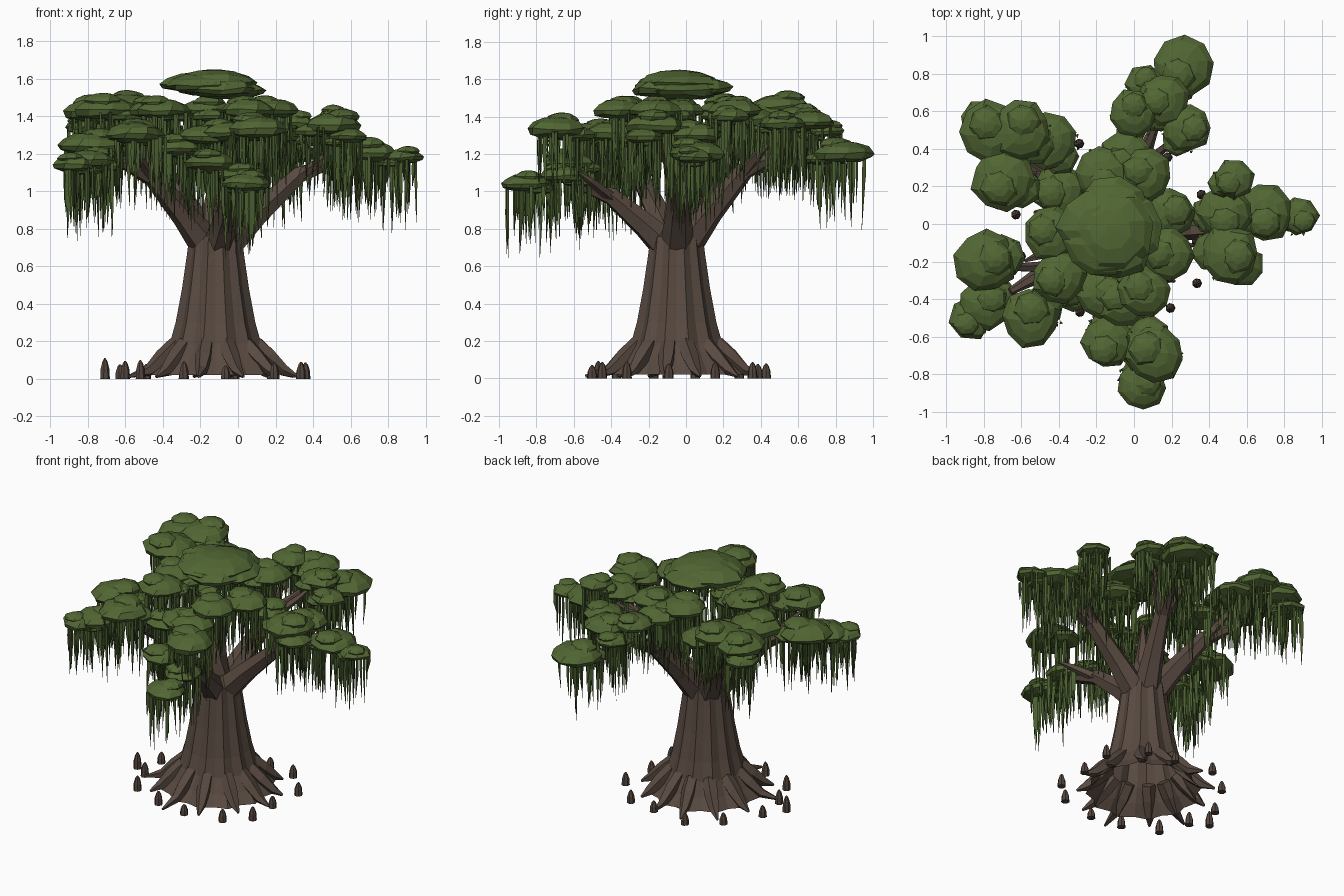
import bpy, bmesh, math, random
from mathutils import Vector

if "Cube" in bpy.data.objects:
    bpy.data.objects.remove(bpy.data.objects["Cube"])

random.seed(7)
CX, CY = -0.12, -0.05  # trunk axis


def material(name, col):
    m = bpy.data.materials.new(name)
    m.diffuse_color = (*col, 1)
    m.use_nodes = True
    m.node_tree.nodes["Principled BSDF"].inputs["Base Color"].default_value = m.diffuse_color
    return m


BARK = material("bark brown", (0.098, 0.068, 0.052))
KNEE = material("knee brown", (0.088, 0.061, 0.047))
LEAF = material("leaf green", (0.083, 0.134, 0.033))
MOSS = material("moss green", (0.066, 0.109, 0.028))


def finish(bm, name, mat):
    bmesh.ops.recalc_face_normals(bm, faces=bm.faces)
    me = bpy.data.meshes.new(name)
    bm.to_mesh(me)
    bm.free()
    me.materials.append(mat)
    ob = bpy.data.objects.new(name, me)
    bpy.context.collection.objects.link(ob)


def polar(r, a, z):
    """Point at distance r and angle a from the trunk axis."""
    return (CX + r * math.cos(a), CY + r * math.sin(a), z)


def loft(bm, rings, open_start=False):
    """Skin a list of equal-length point rings and cap the ends."""
    rows = [[bm.verts.new(p) for p in r] for r in rings]
    n = len(rows[0])
    for a, b in zip(rows, rows[1:]):
        for i in range(n):
            j = (i + 1) % n
            bm.faces.new((a[i], a[j], b[j], b[i]))
    if not open_start:
        bm.faces.new(rows[0][::-1])
    bm.faces.new(rows[-1])


def limb(bm, path, sides=6):
    """Tapered tube through (point, radius) pairs."""
    pts = [Vector(p) for p, _ in path]
    rings = []
    for k, p in enumerate(pts):
        d = (pts[min(k + 1, len(pts) - 1)] - pts[max(k - 1, 0)]).normalized()
        u = d.cross(Vector((0, 0, 1)))
        u = u.normalized() if u.length > 1e-3 else Vector((1, 0, 0))
        v = d.cross(u)
        rings.append([p + path[k][1] * (u * math.cos(t) + v * math.sin(t))
                      for t in (math.tau * i / sides for i in range(sides))])
    loft(bm, rings)


# Trunk: fluted, hollow underneath, flaring to a star-shaped skirt
bm = bmesh.new()
prof = [(0.37, 0.02), (0.31, 0.09), (0.255, 0.18), (0.22, 0.30),
        (0.185, 0.48), (0.158, 0.66), (0.145, 0.76), (0.08, 0.82)]
loft(bm, [[polar(r * (1 if i % 2 else .91), math.tau * i / 24, z) for i in range(24)]
          for r, z in prof], open_start=True)
finish(bm, "trunk", BARK)

# Buttress roots radiating from the flare
bm = bmesh.new()
for i in range(12):
    a = math.tau * (i * 2 + 1 + random.uniform(-.3, .3)) / 24
    tip = random.uniform(0.42, 0.50)
    limb(bm, [(polar(.215, a, .185), .045), (polar(.29, a + .02, .115), .047),
              (polar(.37, a + .04, .045), .032), (polar(tip, a + .06, .012), .008)], 5)
finish(bm, "roots", BARK)

# Root knees poking from the ground in a loose ring, with one stray
bm = bmesh.new()
knees = [polar(random.uniform(.44, .54), math.tau * (i + random.uniform(-.25, .25)) / 13,
               random.uniform(.07, .10)) for i in range(13)]
for x, y, h in knees + [(-.71, -.10, .11)]:
    limb(bm, [((x, y, 0), .027), ((x, y, h * .5), .024),
              ((x, y, h * .85), .014), ((x, y, h), .004)], 7)
finish(bm, "root_knees", KNEE)

# Main branches, each with a side twig either way, and a short leader
bm = bmesh.new()
for tip in [(.60, -.02, 1.19), (.02, -.62, 1.05), (-.66, -.36, 1.17),
            (-.60, .34, 1.25), (.12, .54, 1.22)]:
    base = Vector((CX, CY, .68))
    d = Vector(tip) - base
    side = Vector((-d.y, d.x, 0))

    def along(out, up, across=0):
        return base + Vector((d.x * out, d.y * out, d.z * up)) + side * across

    limb(bm, [(along(.04, 0), .095), (along(.30, .38), .07),
              (along(.62, .80), .05), (along(1, 1), .02)])
    for s in (-1, 1):
        limb(bm, [(along(.58, .74), .035), (along(.85, 1.02, s * .15), .022),
                  (along(.98, 1.15, s * .2), .008)], 5)
limb(bm, [((CX, CY, .70), .10), ((CX, CY, .95), .06), ((CX + .02, CY + .02, 1.22), .01)])
finish(bm, "branches", BARK)

# Main foliage pads on each limb: x, y, rim height, radius
PADS = {
    "right": [(.53, .24, 1.40, .11), (.51, -.16, 1.35, .16), (.49, .06, 1.30, .15),
              (.70, .06, 1.20, .16), (.88, .04, 1.18, .11), (.59, -.23, 1.29, .11)],
    "front": [(-.14, -.63, 1.15, .14), (.11, -.69, 1.33, .165), (.04, -.86, 1.04, .13),
              (-.06, -.41, 1.31, .14), (.03, -.65, 1.08, .13)],
    "front_left": [(-.79, -.20, 1.24, .17), (-.87, -.50, 1.14, .12),
                   (-.79, -.43, 1.16, .14), (-.55, -.50, 1.30, .16), (-.32, -.33, 1.23, .14)],
    "back_left": [(-.76, .49, 1.42, .17), (-.60, .50, 1.45, .16), (-.45, .44, 1.36, .15),
                  (-.70, .24, 1.43, .17), (-.82, .55, 1.34, .11)],
    "back": [(.00, .59, 1.40, .13), (.06, .74, 1.32, .11), (.26, .84, 1.20, .16),
             (.28, .51, 1.36, .13), (-.04, .35, 1.38, .15), (.16, .66, 1.37, .14)],
}
# Ring of pads under the crown, alternating in height
PADS["inner"] = [polar(.36 if i % 2 else .32, math.tau * (i + .5) / 9, 1.43 if i % 3 else 1.29)
                 + (.145,) for i in range(9)]
# Crown: one large pad over a ring of overlapping lobes
PADS["crown"] = [(-.13, -.03, 1.575, .23)] + [
    (-.13 + .085 * math.cos(a), -.03 + .085 * math.sin(a), 1.552 - .018 * math.cos(a), .20)
    for a in (.2, 1.5, 2.8, 4.0, 5.2)]
PROFILE = [(0.55, -.26), (0.92, -.14), (1.0, .02), (0.82, .22), (0.48, .37), (0.10, .43)]


def pad(bm, x, y, z, r):
    """Flattened, faceted dome."""
    n = 9 if r > .12 else 7
    a0 = random.random() * 6
    wob = [random.uniform(.90, 1.07) for _ in range(n)]
    rings = []
    for k, (f, h) in enumerate(PROFILE):
        h = h if r < .18 else h * .75
        ang = [a0 + math.tau * i / n + k * .12 for i in range(n)]
        rings.append([(x + r * f * w * math.cos(a), y + r * f * w * math.sin(a),
                       z + r * (h + f * random.uniform(-.05, .05))) for w, a in zip(wob, ang)])
    loft(bm, rings)


def strand(bm, x, y, z, length):
    """Hanging three-sided sliver, widest near the middle."""
    w, a, sway = random.uniform(.008, .014), random.random() * 6, random.uniform(-.008, .008)
    loft(bm, [[(x + o + w * s * math.cos(a + t), y + o + w * s * math.sin(a + t), z - length * f)
               for t in (0, 2.09, 4.19)]
              for s, f, o in ((.8, 0, 0), (1, .4, 0), (.08, 1, sway))])


for name, pads in PADS.items():
    leaf, moss = bmesh.new(), bmesh.new()
    for k, (x, y, z, r) in enumerate(pads):
        pad(leaf, x, y, z, r)
        if name == "crown":
            continue
        # Smaller lobe stacked on top, and another tucked beneath towards the trunk
        lean = Vector((CX - x, CY - y)).normalized() * r
        a = random.random() * math.tau
        pad(leaf, x + r * .3 * math.cos(a), y + r * .3 * math.sin(a), z + r * .3, r * .6)
        pad(leaf, x + lean.x * .6, y + lean.y * .6, z - .03, r * .7)
        for _ in range(int(r * 210)):
            a, d = random.random() * math.tau, r * .95 * math.sqrt(random.random())
            strand(moss, x + d * math.cos(a) + lean.x * .15, y + d * math.sin(a) + lean.y * .15,
                   z - .01, random.uniform(.12, .40))
    finish(leaf, name + "_foliage", LEAF)
    if name == "crown":
        moss.free()
    else:
        finish(moss, name + "_hanging_moss", MOSS)
